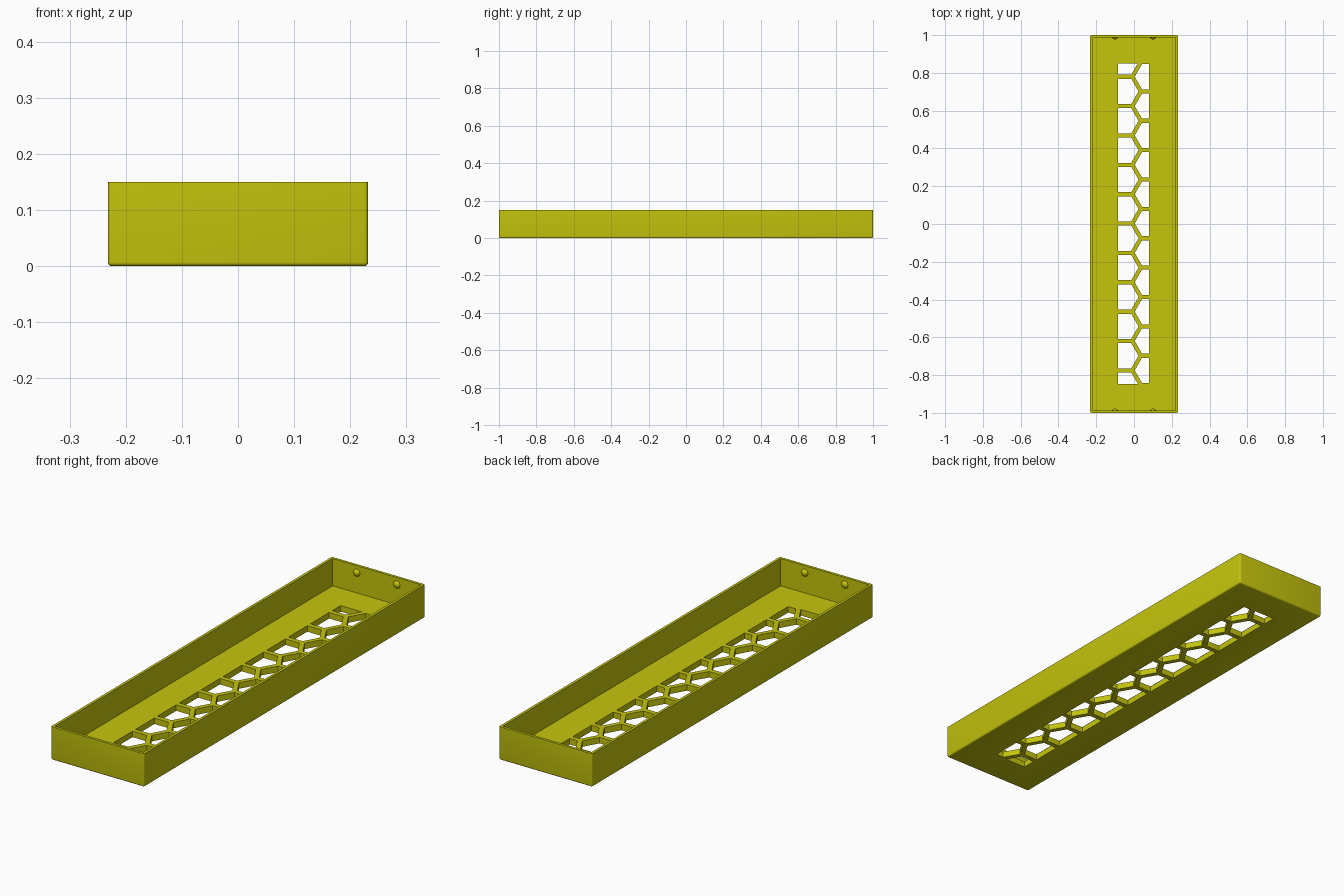
import bpy, bmesh
from math import radians, sin, cos
from mathutils import Matrix, Vector

if "Cube" in bpy.data.objects:
    bpy.data.objects.remove(bpy.data.objects["Cube"], do_unlink=True)

HALF_X, HALF_Y, HEIGHT = 0.232, 1.0, 0.15
WALL, FLOOR = 0.012, 0.027
PITCH, GAP = 0.1555, 0.022

yellow = bpy.data.materials.new("mustard_yellow")
yellow.use_nodes = True
color = (0.56, 0.56, 0.004, 1)
yellow.diffuse_color = color
yellow.node_tree.nodes["Principled BSDF"].inputs["Base Color"].default_value = color


def finish(bm, name):
    mesh = bpy.data.meshes.new(name)
    bmesh.ops.recalc_face_normals(bm, faces=bm.faces)
    bm.to_mesh(mesh)
    bm.free()
    mesh.materials.append(yellow)
    obj = bpy.data.objects.new(name, mesh)
    bpy.context.collection.objects.link(obj)
    return obj


def box(name, x0, x1, y0, y1, z0, z1, radius=0):
    bm = bmesh.new()
    size = Matrix.Diagonal((x1 - x0, y1 - y0, z1 - z0, 1))
    place = Matrix.Translation(((x0 + x1) / 2, (y0 + y1) / 2, (z0 + z1) / 2))
    bmesh.ops.create_cube(bm, size=1, matrix=place @ size)
    if radius:
        # round every edge except the open rim
        edges = [e for e in bm.edges if min(v.co.z for v in e.verts) < z1 - 0.001]
        bmesh.ops.bevel(bm, geom=edges, offset=radius, segments=4, profile=0.5, affect='EDGES')
    return finish(bm, name)


def boolean(obj, cutter, operation):
    cutter.hide_render = True
    mod = obj.modifiers.new("cut", 'BOOLEAN')
    mod.operation, mod.solver, mod.object = operation, 'EXACT', cutter
    bpy.context.view_layer.objects.active = obj
    bpy.ops.object.modifier_apply(modifier=mod.name)
    bpy.data.objects.remove(cutter, do_unlink=True)


# open tray
tray = box("tray", -HALF_X, HALF_X, -HALF_Y, HALF_Y, 0, HEIGHT, 0.007)
cavity = box("cavity_cutter", -HALF_X + WALL, HALF_X - WALL,
             -HALF_Y + WALL, HALF_Y - WALL, FLOOR, HEIGHT + 0.1)
boolean(tray, cavity, 'DIFFERENCE')

# honeycomb vent: two staggered hexagon columns trimmed to a window
bm = bmesh.new()
radius = (PITCH - GAP) / 2 / cos(radians(30))
for cx, top, count in ((-0.053, 0.8575, 12), (0.081, 0.78, 11)):
    for row in range(count):
        cy = top - row * PITCH
        face = bm.faces.new([bm.verts.new((cx + radius * cos(radians(a)),
                                           cy + radius * sin(radians(a)), -0.05))
                             for a in range(0, 360, 60)])
        side = bmesh.ops.extrude_face_region(bm, geom=[face])["geom"]
        for v in side:
            if isinstance(v, bmesh.types.BMVert):
                v.co.z = 0.1
hexes = finish(bm, "hexagon_cutter")
window = box("window_cutter", -0.084, 0.08, -0.848, 0.85, -0.03, 0.08)
boolean(hexes, window, 'INTERSECT')
boolean(tray, hexes, 'DIFFERENCE')

# snap bumps inside the end walls
for end, end_name in ((-1, "front"), (1, "back")):
    for side, side_name in ((-1, "right"), (1, "left")):
        bm = bmesh.new()
        bmesh.ops.create_uvsphere(bm, u_segments=20, v_segments=12, radius=0.018)
        centre = Vector((side * 0.1, end * (HALF_Y - WALL + 0.007), 0.118))
        bmesh.ops.translate(bm, verts=bm.verts, vec=centre)
        # keep only the cap that shows inside the tray
        bmesh.ops.bisect_plane(bm, geom=bm.verts[:] + bm.edges[:] + bm.faces[:],
                               plane_co=(0, end * (HALF_Y - WALL + 0.002), 0),
                               plane_no=(0, end, 0), clear_outer=True)
        finish(bm, f"{end_name}_{side_name}_bump")

# smooth rounded edges, crisp corners
bpy.ops.object.select_all(action='DESELECT')
for obj in bpy.context.collection.objects:
    if obj.name == "tray" or obj.name.endswith("_bump"):
        obj.select_set(True)
bpy.context.view_layer.objects.active = tray
bpy.ops.object.shade_smooth_by_angle(angle=radians(30))
